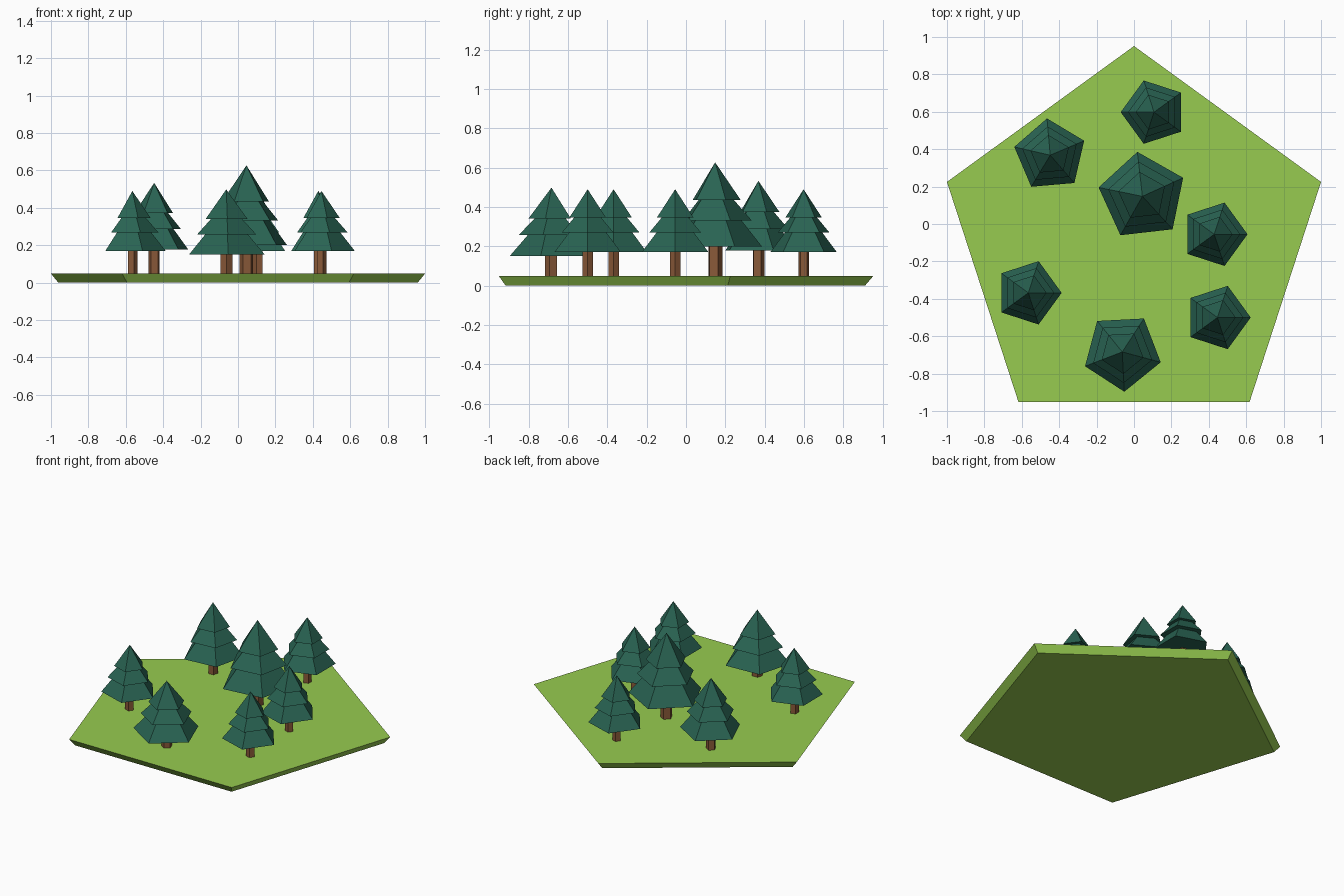
import bpy, bmesh
from math import sin, cos, radians, tau

if "Cube" in bpy.data.objects:
    bpy.data.objects.remove(bpy.data.objects["Cube"])


def material(name, rgb):
    m = bpy.data.materials.new(name)
    m.diffuse_color = (*rgb, 1)
    m.use_nodes = True
    m.node_tree.nodes["Principled BSDF"].inputs["Base Color"].default_value = m.diffuse_color
    return m


GRASS = material("grass", (0.31, 0.60, 0.08))
LEAF = material("needles", (0.022, 0.125, 0.085))
BARK = material("bark", (0.25, 0.10, 0.04))
SIDES = 5


def add_frustum(bm, x, y, r0, z0, r1, z1, angle):
    """Closed five-sided prism, frustum or (r1 = 0) cone."""
    def ring(r, z):
        return [bm.verts.new((x + r * cos(angle + tau * i / SIDES),
                              y + r * sin(angle + tau * i / SIDES), z))
                for i in range(SIDES)]
    low = ring(r0, z0)
    bm.faces.new(low[::-1])
    if r1 == 0:
        tip = bm.verts.new((x, y, z1))
        for i in range(SIDES):
            bm.faces.new((low[i], low[(i + 1) % SIDES], tip))
        return
    high = ring(r1, z1)
    bm.faces.new(high)
    for i in range(SIDES):
        j = (i + 1) % SIDES
        bm.faces.new((low[i], low[j], high[j], high[i]))


def finish(bm, name, mat):
    me = bpy.data.meshes.new(name)
    bm.to_mesh(me)
    bm.free()
    me.materials.append(mat)
    ob = bpy.data.objects.new(name, me)
    bpy.context.collection.objects.link(ob)


# Pentagonal ground slab, tapering slightly downwards
GROUND = 0.048
bm = bmesh.new()
add_frustum(bm, 0, -0.1, 1.01, 0, 1.0515, GROUND, radians(90))
finish(bm, "ground", GRASS)

# Tiers: base radius, base drop and apex drop as fractions of crown size
TIERS = [(0.55, 0.45, 0.0), (0.78, 0.69, 0.19), (1.0, 1.0, 0.29)]


def tree(n, x, y, radius, low, tip, degrees):
    a = radians(degrees)
    h = tip - low
    # Trunk
    bm = bmesh.new()
    r = 0.16 * radius
    add_frustum(bm, x, y, r, GROUND - 0.005, r, low + 0.1 * h, a)
    finish(bm, f"trunk_{n}", BARK)
    # Stacked needle tiers
    bm = bmesh.new()
    for fr, base, apex in TIERS:
        add_frustum(bm, x, y, fr * radius, tip - base * h, 0, tip - apex * h, a)
    finish(bm, f"crown_{n}", LEAF)


# x, y, crown radius, crown base height, tip height, rotation
TREES = [
    (0.045, 0.148, 0.239, 0.20, 0.627, 96.5),
    (0.107, 0.598, 0.178, 0.17, 0.49, 36),
    (-0.448, 0.368, 0.197, 0.178, 0.533, 95),
    (-0.565, -0.368, 0.178, 0.17, 0.49, 0),
    (0.429, -0.055, 0.178, 0.17, 0.49, 0),
    (0.446, -0.50, 0.178, 0.17, 0.49, 0),
    (-0.063, -0.684, 0.213, 0.15, 0.498, -87),
]
for n, t in enumerate(TREES, 1):
    tree(n, *t)
